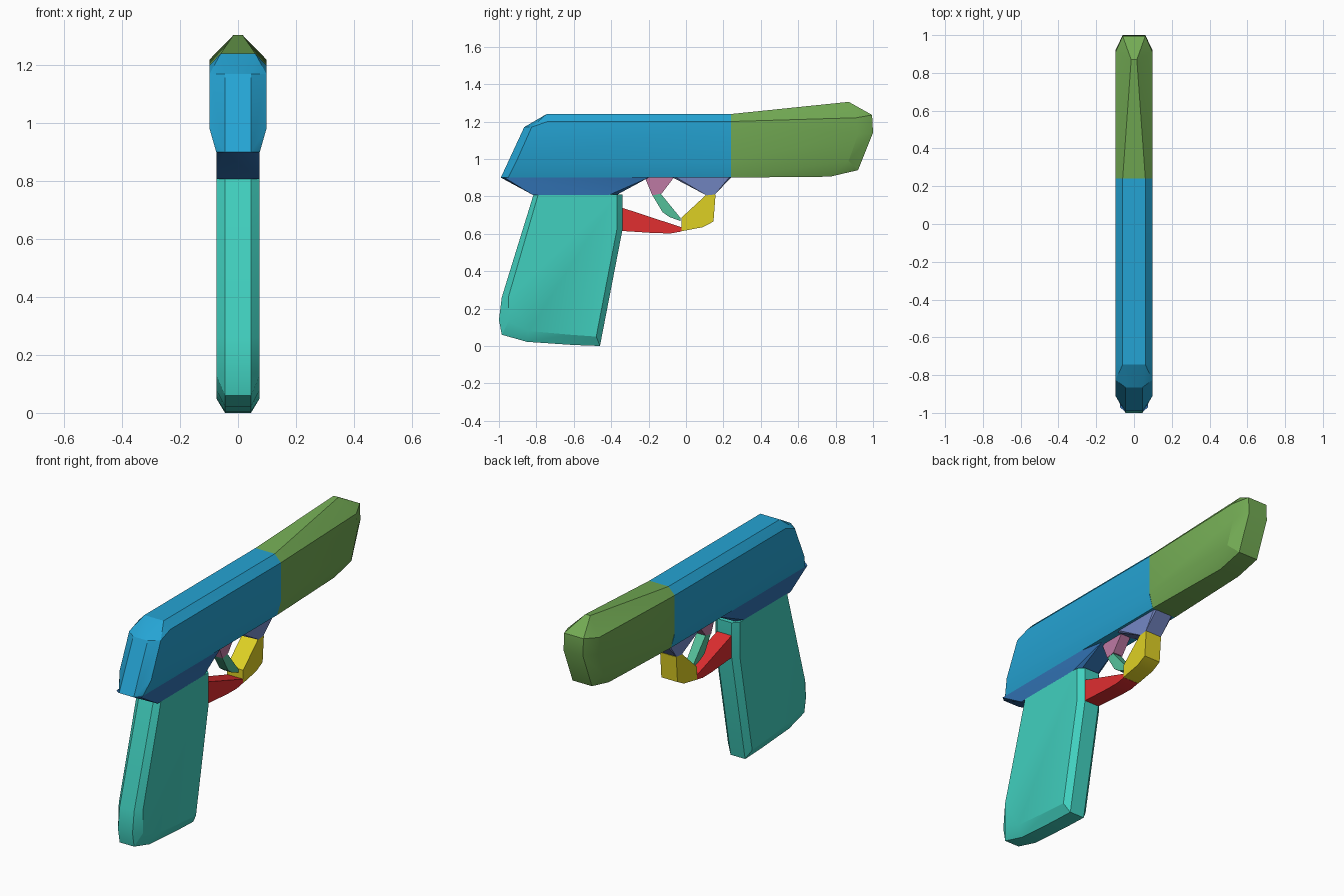
import bpy, bmesh, math


def material(name, rgb):
    """Flat colour from 0-255 display values."""
    lin = [((c / 255 + 0.055) / 1.055) ** 2.4 if c > 10 else c / 255 / 12.92 for c in rgb]
    m = bpy.data.materials.new(name)
    m.diffuse_color = (*lin, 1)
    return m


def hull(name, mat, *outlines):
    """Convex block: each outline is (half width, [(y, z), ...]), mirrored in x."""
    bm = bmesh.new()
    for half, pts in outlines:
        for y, z in pts:
            for s in (-1, 1):
                bm.verts.new((s * half, y, z))
    res = bmesh.ops.convex_hull(bm, input=bm.verts[:])
    loose = [v for v in bm.verts if not v.link_faces]
    bmesh.ops.delete(bm, geom=loose, context='VERTS')
    bmesh.ops.dissolve_limit(bm, angle_limit=math.radians(1), verts=bm.verts[:], edges=bm.edges[:])
    bmesh.ops.recalc_face_normals(bm, faces=bm.faces[:])
    me = bpy.data.meshes.new(name)
    bm.to_mesh(me)
    bm.free()
    me.materials.append(mat)
    ob = bpy.data.objects.new(name, me)
    bpy.context.collection.objects.link(ob)
    bpy.ops.object.select_all(action='DESELECT')
    ob.select_set(True)
    bpy.context.view_layer.objects.active = ob
    bpy.ops.object.shade_smooth_by_angle(angle=math.radians(25))
    return ob


# Slide, rear half
hull("slide_rear", material("blue", (37, 164, 212)),
     (0.045, [(-0.99, 0.90), (-0.865, 1.17)]),
     (0.06, [(-0.745, 1.24), (0.24, 1.24)]),
     (0.075, [(-0.95, 0.90), (0.24, 0.90)]),
     (0.098, [(-0.91, 0.98), (-0.825, 1.17), (-0.74, 1.20), (0.24, 1.20), (0.24, 0.98)]))

# Slide, muzzle half
hull("slide_muzzle", material("leaf green", (115, 171, 84)),
     (0.015, [(0.87, 1.305)]),
     (0.06, [(0.24, 1.24), (0.995, 1.235), (1.0, 1.14), (0.92, 0.94), (0.77, 0.905)]),
     (0.075, [(0.24, 0.90)]),
     (0.098, [(0.24, 1.20), (0.91, 1.22), (0.92, 1.13), (0.87, 0.99), (0.24, 0.99)]))

# Frame under the slide
hull("frame", material("deep blue", (48, 112, 176)),
     (0.075, [(-0.97, 0.90), (-0.82, 0.808), (-0.41, 0.808), (-0.33, 0.90)]),
     (0.05, [(-0.99, 0.90), (-0.20, 0.90), (-0.37, 0.808)]))

# Grip
hull("grip", material("turquoise", (65, 208, 191)),
     (0.045, [(-0.815, 0.81), (-0.34, 0.81), (-0.34, 0.62), (-0.46, 0.0), (-0.60, 0.005),
              (-0.85, 0.022), (-0.985, 0.06), (-1.0, 0.14), (-0.985, 0.26)]),
     (0.075, [(-0.79, 0.81), (-0.37, 0.81), (-0.37, 0.62), (-0.48, 0.05),
              (-0.62, 0.06), (-0.84, 0.08), (-0.95, 0.13), (-0.95, 0.26)]))

# Trigger guard, three pieces
hull("guard_mount", material("periwinkle", (118, 138, 200)),
     (0.06, [(-0.05, 0.90), (0.23, 0.90)]),
     (0.05, [(-0.07, 0.90), (0.24, 0.90), (0.155, 0.81), (0.11, 0.805)]))
hull("guard_front", material("yellow", (222, 208, 36)),
     (0.05, [(-0.025, 0.685), (0.11, 0.81), (0.158, 0.81), (0.147, 0.665),
             (0.09, 0.635), (-0.025, 0.613)]))
hull("guard_bottom", material("red", (224, 46, 48)),
     (0.045, [(-0.345, 0.74), (-0.345, 0.615)]),
     (0.048, [(-0.025, 0.635), (-0.025, 0.612), (-0.08, 0.602), (-0.16, 0.603)]))

# Trigger, two pieces
hull("trigger_root", material("dusty pink", (190, 122, 164)),
     (0.03, [(-0.22, 0.90), (-0.065, 0.90), (-0.13, 0.815), (-0.18, 0.805)]))
hull("trigger_blade", material("sea green", (84, 192, 154)),
     (0.028, [(-0.18, 0.806), (-0.135, 0.814), (-0.095, 0.745), (-0.125, 0.715)]),
     (0.024, [(-0.03, 0.685), (-0.03, 0.668), (-0.09, 0.69)]))
